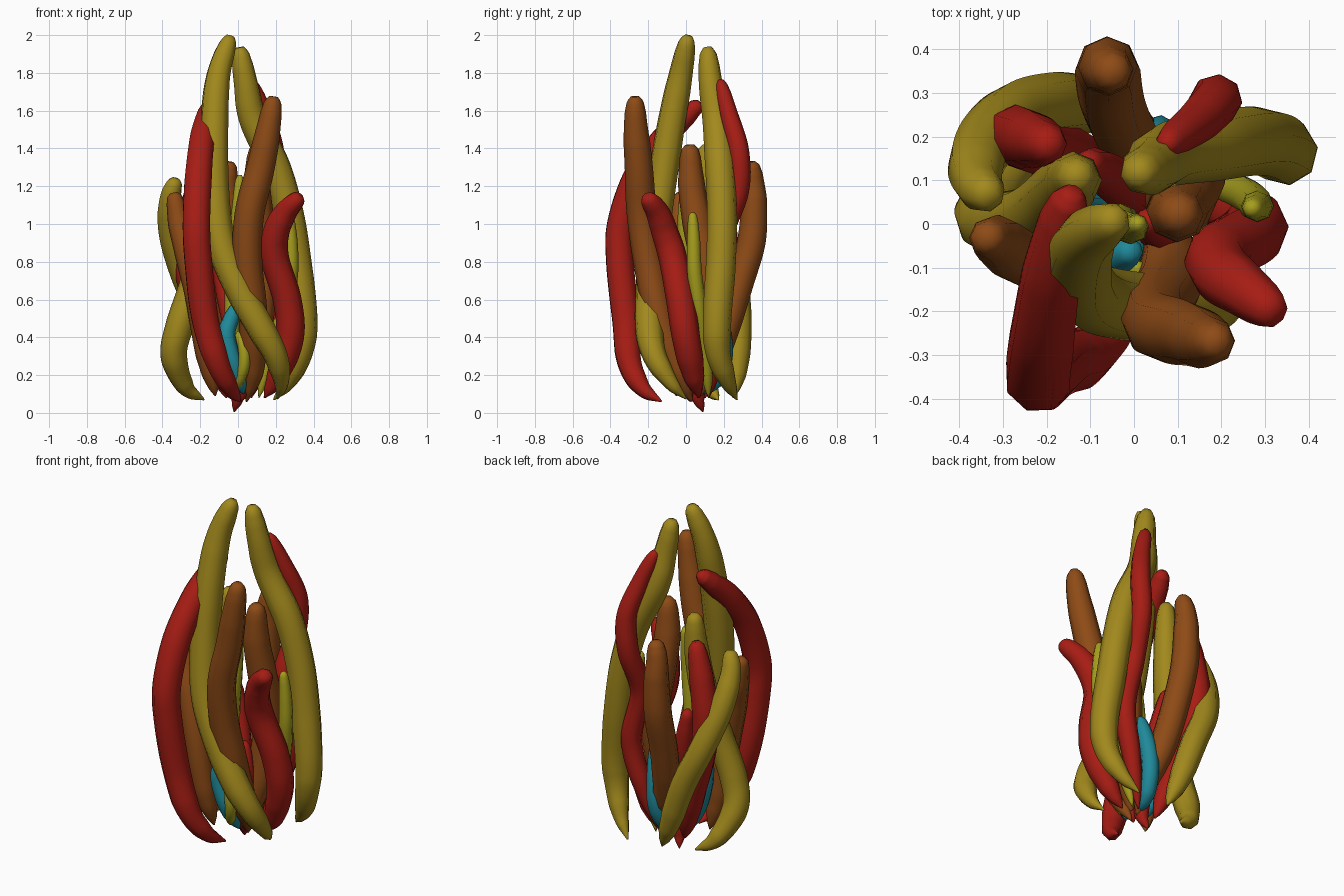
import bpy, bmesh, math
from mathutils import Vector

COL = {"yellow": (.36, .25, .012), "brown": (.27, .07, .008), "red": (.38, .012, .007),
       "cyan": (.014, .25, .32), "lime": (.38, .34, .012)}
MATS = {}
for n, c in COL.items():
    MATS[n] = bpy.data.materials.new(n)
    MATS[n].diffuse_color = (*c, 1)

# thickness along a flame tongue: pointed root, full body, blunt tip
PROFILE = [(0, .06), (.04, .42), (.1, .74), (.2, .97), (.35, 1.04), (.7, 1.03), (.85, .93),
           (.95, .74), (.985, .58), (1, .3)]


def thickness(t):
    for (a, ra), (b, rb) in zip(PROFILE, PROFILE[1:]):
        if t <= b:
            return ra + (rb - ra) * (t - a) / (b - a)
    return PROFILE[-1][1]


def spline(pts, steps=10):
    p = [Vector(q) for q in pts]
    p = [2 * p[0] - p[1]] + p + [2 * p[-1] - p[-2]]
    out = []
    for i in range(1, len(p) - 2):
        a, b, c, d = p[i - 1:i + 3]
        for k in range(steps):
            t = k / steps
            out.append(.5 * (2 * b + (c - a) * t + (2 * a - 5 * b + 4 * c - d) * t * t
                             + (3 * b - a - 3 * c + d) * t ** 3))
    return out + [p[-2]]


def tongue(name, color, r, pts, sides=8):
    path = spline(pts)
    dist = [0]
    for a, b in zip(path, path[1:]):
        dist.append(dist[-1] + (b - a).length)
    bm = bmesh.new()
    side, rings = Vector((1, 0, 0)), []
    for i, p in enumerate(path):
        tan = (path[min(i + 1, len(path) - 1)] - path[max(i - 1, 0)]).normalized()
        side = (side - tan * side.dot(tan)).normalized()
        up = tan.cross(side)
        rad = r * thickness(dist[i] / dist[-1])
        rings.append([bm.verts.new(p + rad * (side * math.cos(2 * math.pi * k / sides)
                                              + up * math.sin(2 * math.pi * k / sides)))
                      for k in range(sides)])
    for a, b in zip(rings, rings[1:]):
        for k in range(sides):
            j = (k + 1) % sides
            bm.faces.new((a[k], a[j], b[j], b[k]))
    bm.faces.new(rings[0][::-1])
    bm.faces.new(rings[-1])
    for f in bm.faces:
        f.smooth = True
    me = bpy.data.meshes.new(name)
    bm.to_mesh(me)
    bm.free()
    me.materials.append(MATS[color])
    bpy.context.collection.objects.link(bpy.data.objects.new(name, me))


# tall yellow tongues
tongue("yellow_front", "yellow", .077, [(.21, .0, .075), (.23, -.08, .16), (.2, -.165, .3), (.12, -.195, .45),
       (.01, -.19, .65), (-.09, -.17, .9), (-.125, -.13, 1.2), (-.125, -.08, 1.52), (-.105, -.03, 1.78), (-.04, .012, 1.995)])
tongue("yellow_right", "yellow", .077, [(.19, .27, .07), (.27, .22, .17), (.33, .17, .32), (.345, .165, .5),
       (.31, .185, .8), (.27, .19, 1.05), (.2, .18, 1.3), (.08, .16, 1.55), (.04, .13, 1.75), (.008, .115, 1.935)])
tongue("yellow_back_left", "yellow", .07, [(-.02, .25, .08), (-.09, .27, .25), (-.18, .275, .5), (-.28, .25, .72),
       (-.35, .17, .95), (-.36, .1, 1.12), (-.33, .06, 1.24)])
tongue("yellow_left", "yellow", .072, [(-.18, .17, .07), (-.28, .12, .14), (-.34, .03, .3), (-.31, .0, .46),
       (-.23, .02, .7), (-.17, .07, .95), (-.14, .1, 1.2), (-.13, .11, 1.42)])

# brown tongues
tongue("brown_front", "brown", .076, [(.045, .03, .06), (.08, -.04, .22), (.08, -.14, .5), (.05, -.2, .8),
       (.06, -.235, 1.05), (.12, -.25, 1.3), (.16, -.265, 1.5), (.19, -.27, 1.675)])
tongue("brown_back", "brown", .073, [(.03, .06, .08), (.03, .14, .25), (-.02, .21, .45), (-.05, .28, .68), (-.06, .345, .9),
       (-.06, .36, 1.1), (-.06, .355, 1.22), (-.045, .345, 1.33)])
tongue("brown_centre", "brown", .076, [(.04, .02, .1), (.1, .07, .4), (.13, .1, .75), (.115, .06, 1.0),
       (.1, .03, 1.2), (.105, .02, 1.42)])
tongue("brown_left", "brown", .065, [(-.12, -.05, .09), (-.16, -.08, .3), (-.21, -.09, .6), (-.27, -.07, .85),
       (-.31, -.04, 1.0), (-.34, -.03, 1.165)])

# red tongues
tongue("red_front_left", "red", .075, [(.01, -.13, .06), (-.04, -.23, .13), (-.11, -.3, .27), (-.175, -.32, .5),
       (-.21, -.35, .8), (-.22, -.345, 1.0), (-.21, -.26, 1.25), (-.19, -.12, 1.45), (-.165, .0, 1.57), (-.14, .075, 1.64)])
tongue("red_front_right", "red", .073, [(.14, .07, .08), (.21, .04, .2), (.275, .0, .4), (.26, -.03, .6),
       (.195, -.07, .82), (.2, -.11, .95), (.25, -.15, 1.06), (.33, -.21, 1.15)])
tongue("red_back_right", "red", .056, [(.07, .12, .08), (.16, .17, .35), (.22, .19, .62), (.16, .19, .92),
       (.18, .275, 1.17), (.19, .28, 1.38), (.14, .23, 1.57), (.07, .18, 1.76)])
tongue("red_back_left", "red", .071, [(-.06, .1, .08), (-.16, .16, .4), (-.24, .19, .65), (-.27, .2, .85),
       (-.24, .195, 1.08), (-.19, .18, 1.3)])
tongue("red_small_back", "red", .05, [(-.02, .09, .005), (.0, .06, .12), (-.02, .08, .4), (-.07, .12, .65),
       (-.11, .14, .86)])
tongue("red_small_front", "red", .045, [(.02, .02, .06), (.05, -.01, .25), (.06, -.01, .42), (.03, .01, .6)])

# small lime tongues
tongue("lime_right", "lime", .038, [(.11, .12, .08), (.18, .1, .35), (.25, .07, .55), (.28, .045, .75),
       (.28, .04, .92), (.27, .035, 1.06)])
tongue("lime_centre", "lime", .036, [(.0, .0, .1), (-.03, .01, .45), (-.03, .0, .75), (-.005, -.01, 1.0), (.01, .0, 1.26)])
tongue("lime_small_front", "lime", .03, [(-.01, -.05, .12), (.03, -.11, .24), (.03, -.12, .34), (.0, -.1, .43)])

# cyan inner tongues
tongue("cyan_front", "cyan", .045, [(.03, -.03, .1), (-.02, -.08, .25), (-.06, -.09, .4), (-.04, -.075, .49), (.0, -.06, .58)])
tongue("cyan_back", "cyan", .046, [(.02, .07, .1), (.04, .16, .18), (.055, .2, .3), (.065, .19, .44), (.09, .15, .62)])
tongue("cyan_left", "cyan", .04, [(-.03, .03, .1), (-.11, .03, .25), (-.15, .03, .4), (-.16, .02, .56)])
